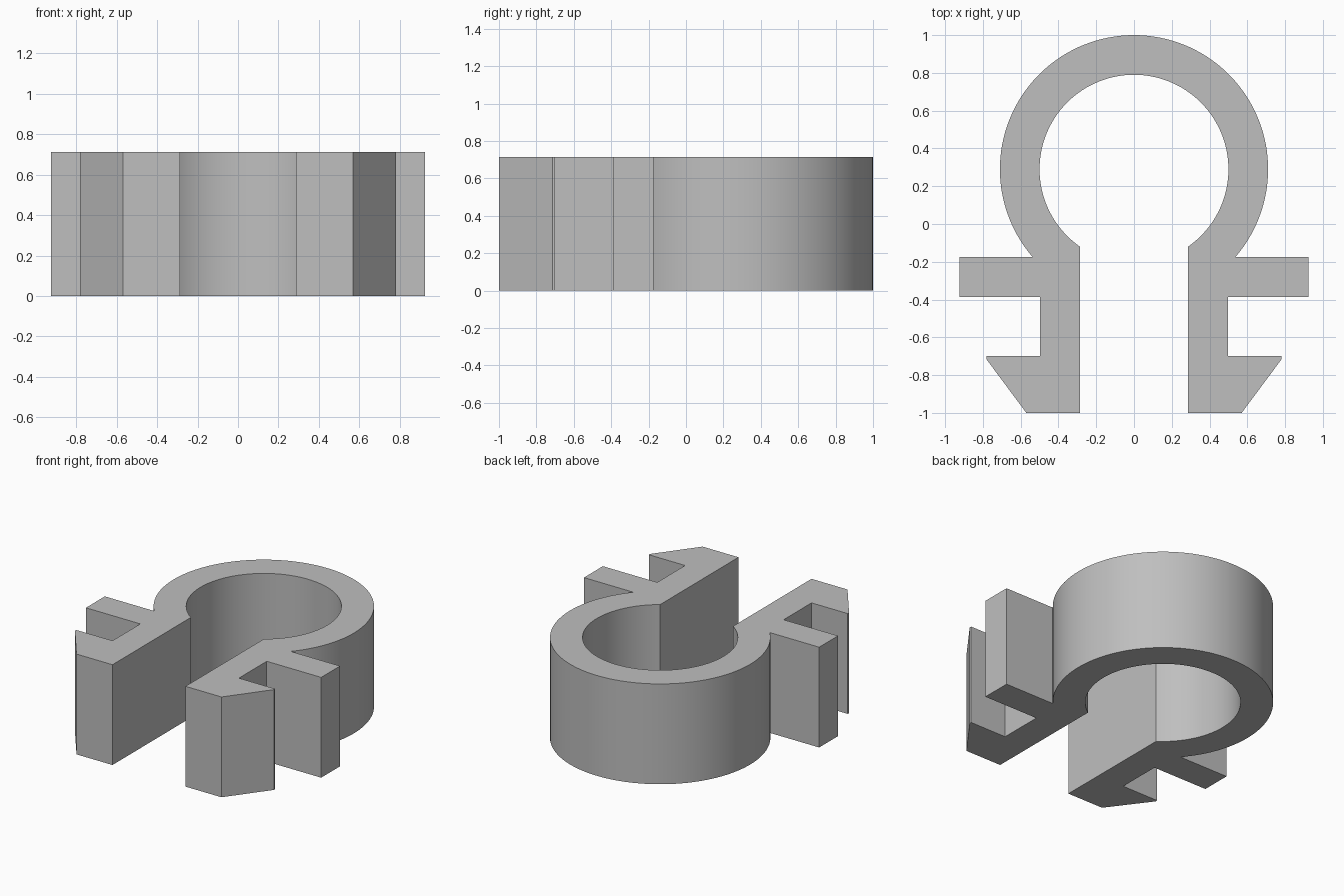
import bpy, bmesh
from math import sin, cos, asin, acos, pi

cube = bpy.data.objects.get("Cube")
if cube:
    bpy.data.objects.remove(cube, do_unlink=True)

HEIGHT = 0.713
CENTRE_Y = 0.29          # ring centre
R_OUT, R_IN = 0.71, 0.50
GAP = 0.287              # half the slot between the legs
SHOULDER = -0.175        # back face of the stop arms
SEGS = 48                # arc steps per half ring

grey = bpy.data.materials.new("plain_grey")
grey.use_nodes = True
colour = (0.52, 0.52, 0.52, 1)
grey.diffuse_color = colour
grey.node_tree.nodes["Principled BSDF"].inputs["Base Color"].default_value = colour


def arc(radius, start, end):
    """Points on the ring, angles measured from +x."""
    angles = [start + (end - start) * i / SEGS for i in range(SEGS + 1)]
    return [(radius * cos(a), CENTRE_Y + radius * sin(a)) for a in angles]


# Left half outline: outer arc, stop arm, leg, barb, then inner arc
outer = arc(R_OUT, pi / 2, asin((SHOULDER - CENTRE_Y) / R_OUT))
inner = arc(R_IN, -acos(GAP / R_IN), pi / 2)
leg = [(0.925, SHOULDER), (0.925, -0.387), (0.497, -0.387), (0.497, -0.70),
       (0.782, -0.70), (0.782, -0.715), (0.57, -1), (GAP, -1)]

# Whole outline by mirroring, without repeating the two centre points
half = outer + leg + inner
mirrored = [(-x, y) for x, y in reversed(half[1:-1])]
outline = half + mirrored

# Extrude the outline into the clip
bm = bmesh.new()
base = bm.faces.new([bm.verts.new((x, y, 0)) for x, y in outline])
top = bmesh.ops.extrude_face_region(bm, geom=[base], use_keep_orig=True)
bmesh.ops.translate(bm, vec=(0, 0, HEIGHT),
                    verts=[v for v in top["geom"] if isinstance(v, bmesh.types.BMVert)])
bmesh.ops.recalc_face_normals(bm, faces=bm.faces)
bmesh.ops.triangulate(bm, faces=[f for f in bm.faces if len(f.verts) > 4])

mesh = bpy.data.meshes.new("ring_clip")
bm.to_mesh(mesh)
bm.free()
mesh.materials.append(grey)
clip = bpy.data.objects.new("ring_clip", mesh)
bpy.context.collection.objects.link(clip)

bpy.context.view_layer.objects.active = clip
clip.select_set(True)
bpy.ops.object.shade_smooth_by_angle(angle=pi / 6)
